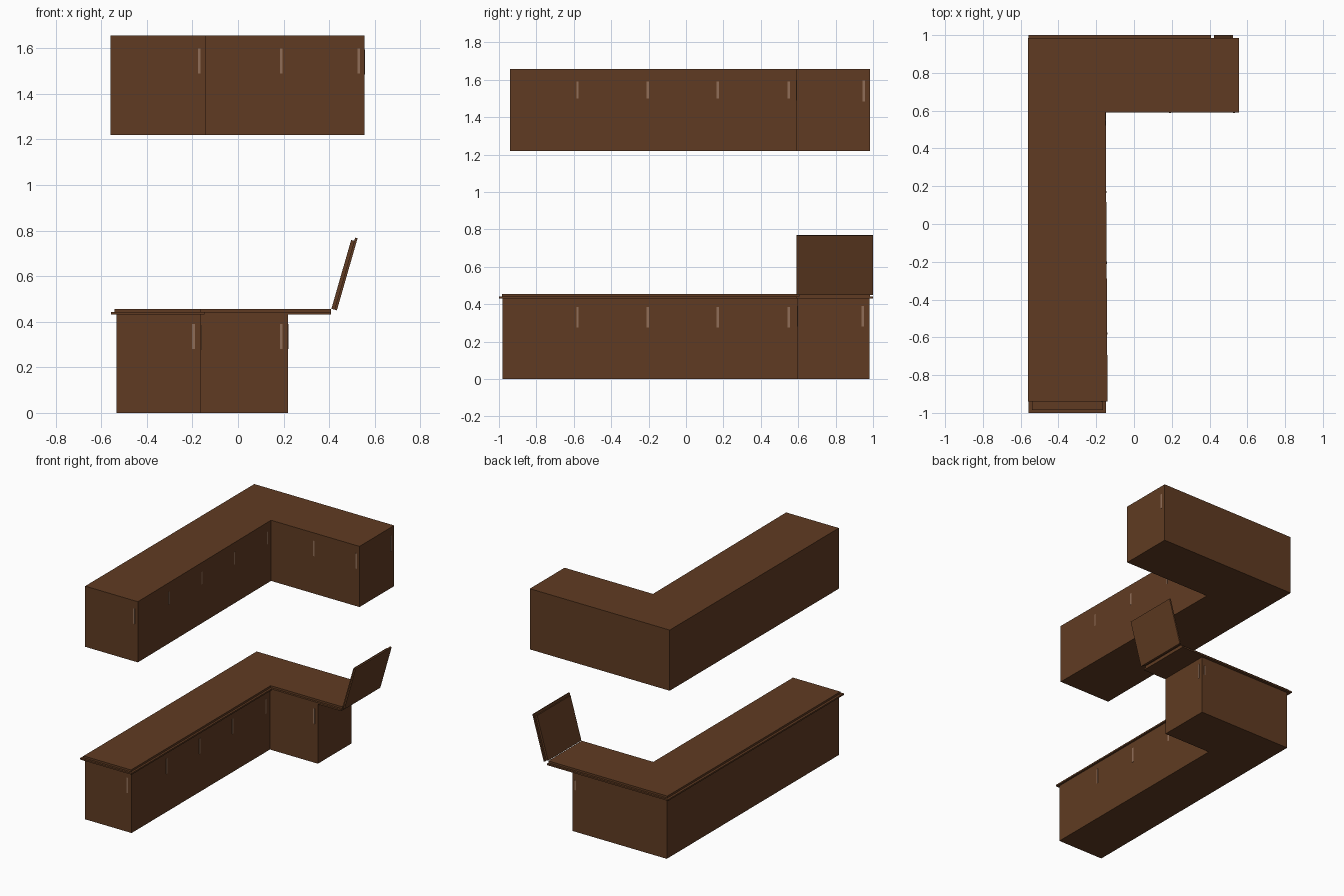
import bpy, bmesh, math
from mathutils import Matrix

if "Cube" in bpy.data.objects:
    bpy.data.objects.remove(bpy.data.objects["Cube"])


def material(name, rgb):
    m = bpy.data.materials.new(name)
    m.diffuse_color = (*rgb, 1)
    m.use_nodes = True
    m.node_tree.nodes["Principled BSDF"].inputs["Base Color"].default_value = m.diffuse_color
    return m


WOOD = material("brown_wood", (0.117, 0.044, 0.016))
PALE = material("pale_handle", (0.28, 0.155, 0.095))


def prism(name, outline, z0, z1, mat=WOOD, matrix=None):
    """Extrude a plan outline (counter-clockwise) from z0 to z1."""
    bm = bmesh.new()
    face = bm.faces.new([bm.verts.new((x, y, z0)) for x, y in outline])
    ext = bmesh.ops.extrude_face_region(bm, geom=[face])
    for v in ext["geom"]:
        if isinstance(v, bmesh.types.BMVert):
            v.co.z = z1
    bmesh.ops.recalc_face_normals(bm, faces=bm.faces)
    if matrix:
        bm.transform(matrix)
    me = bpy.data.meshes.new(name)
    bm.to_mesh(me)
    bm.free()
    me.materials.append(mat)
    ob = bpy.data.objects.new(name, me)
    bpy.context.collection.objects.link(ob)
    return ob


def rect(x0, y0, x1, y1):
    return [(x0, y0), (x1, y0), (x1, y1), (x0, y1)]


def ell(x0, y0, xi, yi, x1, y1, xf=None):
    """L-shaped plan: long leg on the left, short wing at the back."""
    xf = xi if xf is None else xf
    return [(x0, y0), (xf, y0), (xi, yi), (x1, yi), (x1, y1), (x0, y1)]


# Cabinets
prism("lower_cabinets", ell(-0.533, -0.98, -0.162, 0.595, 0.22, 0.98), 0, 0.435)
prism("upper_cabinets", ell(-0.56, -0.94, -0.15, 0.59, 0.555, 0.985, -0.14), 1.22, 1.657)

# Stepped worktop: wide lip below, narrower slab above
prism("worktop_lip", ell(-0.558, -1.0, -0.148, 0.59, 0.408, 1.0), 0.431, 0.442)
prism("worktop_slab", ell(-0.541, -0.985, -0.163, 0.605, 0.408, 0.985), 0.442, 0.456)

# Raised folding leaf, hinged at the end of the wing
tilt = Matrix.Translation((0.41, 0, 0.457)) @ Matrix.Rotation(-math.radians(74.0), 4, 'Y')
prism("leaf_slab", rect(0, 0.605, 0.314, 0.985), -0.014, 0, WOOD, tilt)
prism("leaf_lip", rect(0, 0.59, 0.329, 1.0), -0.025, -0.014, WOOD, tilt)


# Thin door handles set almost flush with the faces
def handle(name, x, y, z, axis, length=0.11):
    w, t = 0.006, 0.0015
    hx, hy = (w, t) if axis == 'y' else (t, w)
    prism(name, rect(x - hx, y - hy, x + hx, y + hy), z - length / 2, z + length / 2, PALE)


for i, y in enumerate((-0.58, -0.205, 0.17, 0.55)):
    handle(f"lower_side_handle_{i}", -0.162, y, 0.33, 'x')
    handle(f"upper_side_handle_{i}", -0.141 - 0.009 * (y + 0.94) / 1.53, y, 1.545, 'x', 0.09)
handle("lower_end_handle", 0.22, 0.945, 0.335, 'x')
handle("upper_end_handle", 0.555, 0.95, 1.54, 'x')
handle("lower_front_handle", -0.195, -0.98, 0.335, 'y')
handle("upper_front_handle", -0.17, -0.94, 1.545, 'y')
handle("lower_wing_handle", 0.19, 0.595, 0.335, 'y')
handle("lower_back_handle", 0.195, 0.98, 0.335, 'y', 0.07)
for i, x in enumerate((0.19, 0.53)):
    handle(f"upper_wing_handle_{i}", x, 0.59, 1.545, 'y')
